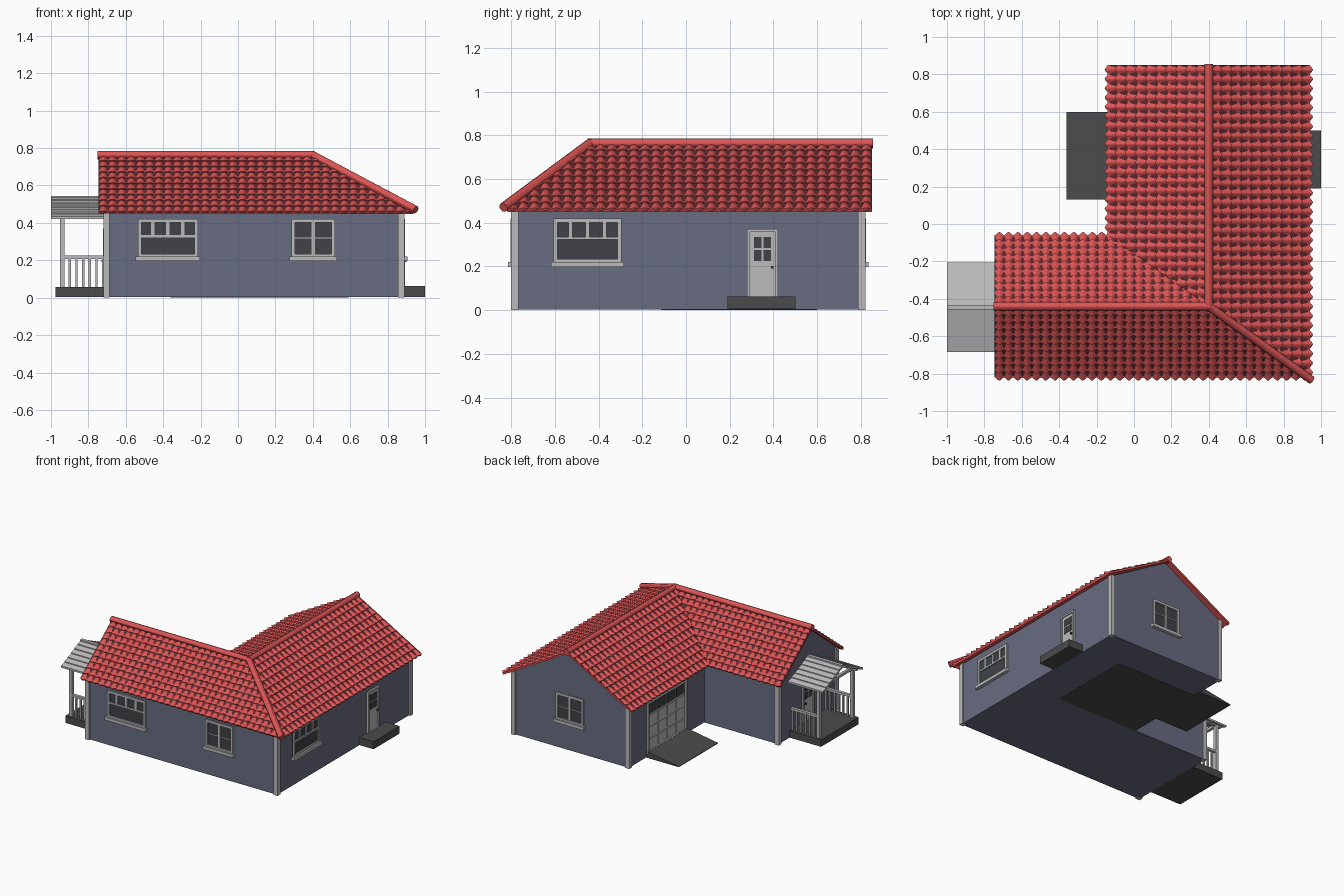
import bpy, bmesh, math
from mathutils import Vector

if "Cube" in bpy.data.objects:
    bpy.data.objects.remove(bpy.data.objects["Cube"])


def material(name, rgb):
    m = bpy.data.materials.new(name)
    m.diffuse_color = (*rgb, 1)
    m.use_nodes = True
    m.node_tree.nodes["Principled BSDF"].inputs["Base Color"].default_value = m.diffuse_color
    return m


WALL = material("wall_paint", (0.14, 0.15, 0.22))
RED = material("roof_tile", (0.72, 0.09, 0.09))
DARKRED = material("roof_underlay", (0.11, 0.02, 0.025))
DARK = material("dark_concrete", (0.07, 0.07, 0.07))
GLASS = material("glass", (0.05, 0.055, 0.065))
TRIM = material("trim", (0.5, 0.5, 0.5))


def finish(bm, name, *mats):
    me = bpy.data.meshes.new(name)
    bm.to_mesh(me)
    bm.free()
    ob = bpy.data.objects.new(name, me)
    bpy.context.collection.objects.link(ob)
    for m in mats:
        me.materials.append(m)
    return ob


def prism(bm, profile, axis, a, b):
    """Extrude a 2D profile along an axis (0=x, 1=y, 2=z) from a to b."""
    def p3(p, t):
        c = list(p)
        c.insert(axis, t)
        return c
    lo = [bm.verts.new(p3(p, a)) for p in profile]
    hi = [bm.verts.new(p3(p, b)) for p in profile]
    n = len(profile)
    fs = [bm.faces.new(lo), bm.faces.new(hi)]
    fs += [bm.faces.new((lo[i], lo[(i + 1) % n], hi[(i + 1) % n], hi[i])) for i in range(n)]
    bmesh.ops.recalc_face_normals(bm, faces=fs)


def block(bm, x0, x1, y0, y1, z0, z1):
    prism(bm, [(x0, y0), (x1, y0), (x1, y1), (x0, y1)], 2, z0, z1)


def blocks(name, mat, items):
    bm = bmesh.new()
    for it in items:
        block(bm, *it)
    return finish(bm, name, mat)


# Wall planes: (axis the wall faces, outward sign, position)
FRONT, BACK = (1, -1, -0.79), (1, 1, 0.81)
RIGHT, LEFT, GARAGE = (0, 1, 0.88), (0, -1, -0.71), (0, -1, -0.09)


def on_wall(wall, u0, u1, z0, z1, d):
    """Block lying on a wall, sticking out by d."""
    axis, s, pos = wall
    a, b = sorted((pos - s * 0.005, pos + s * d))
    return (a, b, u0, u1, z0, z1) if axis == 0 else (u0, u1, a, b, z0, z1)


def border(wall, u0, u1, z0, z1, w, d):
    return [on_wall(wall, u0, u0 + w, z0, z1, d), on_wall(wall, u1 - w, u1, z0, z1, d),
            on_wall(wall, u0 + w, u1 - w, z1 - w, z1, d), on_wall(wall, u0 + w, u1 - w, z0, z0 + w, d)]


# House body: L-shaped walls plus gable triangles
bm = bmesh.new()
prism(bm, [(-0.71, -0.79), (0.88, -0.79), (0.88, 0.81), (-0.09, 0.81), (-0.09, -0.09), (-0.71, -0.09)], 2, 0.003, 0.475)
prism(bm, [(-0.09, 0.47), (0.88, 0.47), (0.4, 0.748)], 1, 0.78, 0.81)
prism(bm, [(-0.79, 0.47), (-0.09, 0.47), (-0.44, 0.748)], 0, -0.71, -0.68)
finish(bm, "house_walls", WALL)

# Corner boards
blocks("corner_boards", TRIM, [
    (x, x + 0.034, y, y + 0.034, 0, 0.475)
    for x, y in [(-0.72, -0.80), (0.856, -0.80), (0.856, 0.786), (-0.10, 0.786), (-0.72, -0.114)]])

# Roof deck
RZ, EZ = 0.762, 0.462
R, RN, RW = (0.4, -0.44, RZ), (0.4, 0.85, RZ), (-0.745, -0.44, RZ)
SE, NE, SW = (0.94, -0.82, EZ), (0.94, 0.85, EZ), (-0.745, -0.82, EZ)
NWL, V, NW = (-0.745, -0.06, EZ), (-0.14, -0.06, EZ), (-0.14, 0.85, EZ)
bm = bmesh.new()
vs = {p: bm.verts.new(p) for p in (R, RN, RW, SE, NE, SW, NWL, V, NW)}
for f in [(SE, NE, RN, R), (SW, SE, R, RW), (RW, R, V, NWL), (R, RN, NW, V)]:
    bm.faces.new([vs[p] for p in f])
deck = finish(bm, "roof_deck", DARKRED, RED)
sol = deck.modifiers.new("thickness", "SOLIDIFY")
sol.thickness, sol.offset = 0.015, -1
sol.material_offset = sol.material_offset_rim = 1


def tiles(name, e0, e1, top, clip_to, keep, rows=10, pitch=0.05, seg=8):
    """Overlapping rows of wavy tiles on a slope, cut along a hip or valley."""
    e0, e1, top = Vector(e0), Vector(e1), Vector(top)
    u = (e1 - e0).normalized()
    length = (e1 - e0).length
    up = (top - e0) - u * (top - e0).dot(u)
    n = u.cross(up).normalized()
    if n.z < 0:
        n = -n
    v = up.normalized()
    step = up.length / rows
    cols = round(length / pitch) * seg
    bm = bmesh.new()
    for r in range(rows):
        strips = []
        for f, drop in [(0, True), (0, False), (0.5, False), (1, False)]:
            line = []
            for c in range(cols + 1):
                hump = 0.5 - 0.5 * math.cos(2 * math.pi * c / seg)
                h = -0.004 if drop else -0.008 + 0.012 * hump + 0.009 * (1 - f)
                t = (r + f) * step - 0.012 * hump * (1 - f)
                line.append(bm.verts.new(e0 + u * (length * c / cols) + v * t + n * h))
            strips.append(line)
        for a, b in zip(strips, strips[1:]):
            for c in range(cols):
                bm.faces.new((a[c], a[c + 1], b[c + 1], b[c]))
    d = Vector(clip_to) - Vector(R)
    pn = Vector((-d.y, d.x, 0)).normalized()
    if pn.dot(Vector(keep) - Vector(R)) > 0:
        pn = -pn
    bmesh.ops.bisect_plane(bm, geom=bm.verts[:] + bm.edges[:] + bm.faces[:], plane_co=R, plane_no=pn, clear_outer=True)
    for f in bm.faces:
        f.normal_update()
        if f.normal.z < 0:
            f.normal_flip()
    finish(bm, name, RED)


tiles("right_roof_tiles", SE, NE, R, SE, NE)
tiles("front_roof_tiles", SW, SE, RW, SE, SW)
tiles("inner_back_roof_tiles", NWL, (0.4, -0.06, EZ), RW, V, NWL)
tiles("inner_left_roof_tiles", (-0.14, -0.44, EZ), NW, R, V, NW)


def rod(name, p, q, r, mat, sides=12):
    p, q = Vector(p), Vector(q)
    bpy.ops.mesh.primitive_cylinder_add(vertices=sides, radius=r, depth=(q - p).length, location=(p + q) / 2)
    ob = bpy.context.object
    ob.rotation_euler = (q - p).to_track_quat("Z", "Y").to_euler()
    ob.name = name
    ob.data.materials.append(mat)
    bpy.ops.object.shade_smooth_by_angle()


# Ridge and hip caps
rod("long_ridge_cap", (0.4, -0.45, RZ), (0.4, 0.855, RZ), 0.022, RED)
rod("short_ridge_cap", (-0.75, -0.44, RZ), (0.41, -0.44, RZ), 0.022, RED)
rod("hip_cap", R, (0.95, -0.835, 0.47), 0.022, RED)


# Windows: wide has a transom row, narrow has a pane grid
def window(name, wall, u0, u1, wide):
    z0, z1 = 0.215, 0.42
    blocks(name + "_glass", GLASS, [on_wall(wall, u0, u1, z0, z1, 0.003)])
    parts = border(wall, u0, u1, z0, z1, 0.018, 0.013)
    parts.append(on_wall(wall, u0 - 0.012, u1 + 0.012, 0.197, 0.22, 0.025))
    if wide:
        parts.append(on_wall(wall, u0, u1, 0.322, 0.335, 0.011))
        cuts, low = 4, 0.33
    else:
        parts.append(on_wall(wall, u0, u1, 0.316, 0.321, 0.007))
        cuts, low = 2, z0
    for i in range(1, cuts):
        u = u0 + (u1 - u0) * i / cuts
        parts.append(on_wall(wall, u - 0.009, u + 0.009, low, z1, 0.01))
    blocks(name + "_frame", TRIM, parts)


window("front_wide_window", FRONT, -0.535, -0.215, True)
window("front_small_window", FRONT, 0.287, 0.518, False)
window("right_wide_window", RIGHT, -0.605, -0.295, True)
window("back_small_window", BACK, 0.285, 0.515, False)


# Doors with four small panes
def door(name, wall, c):
    blocks(name + "_leaf", TRIM, [on_wall(wall, c - 0.06, c + 0.06, 0.05, 0.36, 0.005)]
           + border(wall, c - 0.07, c + 0.07, 0.05, 0.37, 0.013, 0.013))
    blocks(name + "_panes", GLASS, [
        on_wall(wall, c + a, c + a + 0.034, z, z + 0.05, 0.008)
        for a in (-0.039, 0.005) for z in (0.225, 0.285)])
    blocks(name + "_knob", GLASS, [on_wall(wall, c + 0.038, c + 0.05, 0.19, 0.202, 0.02)])


door("side_door", RIGHT, 0.35)
door("porch_door", LEFT, -0.44)
blocks("side_step", DARK, [(0.87, 1.0, 0.19, 0.5, 0.005, 0.062)])

# Garage door: panel grid with a glazed top row
g0, g1 = 0.13, 0.60
blocks("garage_door", TRIM, [on_wall(GARAGE, g0, g1, 0.03, 0.42, 0.003)]
       + border(GARAGE, g0, g1, 0.03, 0.42, 0.018, 0.014))
cw, rh = (g1 - g0 - 0.04) / 4, 0.088
cells = [(g0 + 0.02 + i * cw, 0.05 + j * rh, j) for i in range(4) for j in range(4)]
blocks("garage_panels", TRIM, [on_wall(GARAGE, u + 0.006, u + cw - 0.006, z + 0.006, z + rh - 0.006, 0.008)
                               for u, z, j in cells if j < 3])
blocks("garage_panes", GLASS, [on_wall(GARAGE, u + 0.008, u + cw - 0.008, z + 0.008, z + rh - 0.008, 0.007)
                               for u, z, j in cells if j == 3])

# Driveway ramp and garage floor
bm = bmesh.new()
prism(bm, [(-0.36, 0), (-0.08, 0), (-0.08, 0.05), (-0.36, 0.004)], 1, g0, g1)
block(bm, -0.085, 0.59, -0.09, 0.54, 0, 0.01)
finish(bm, "driveway", DARK)

# Porch slab, posts, beams and railings
PY, HALF = -0.445, 0.20
blocks("porch_slab", DARK, [(-0.975, -0.70, PY - 0.225, PY + 0.225, 0.005, 0.058)])
parts = [(-0.95, -0.93, PY - HALF, PY + HALF, 0.42, 0.44)]
for s in (-1, 1):
    y = PY + s * HALF
    parts.append((-0.952, -0.928, y - 0.012, y + 0.012, 0.055, 0.435))
    parts.append((-0.98, -0.70, y - 0.012, y + 0.012, 0.42, 0.44))
    parts.append((-0.94, -0.70, y - 0.011, y + 0.011, 0.208, 0.225))
    parts += [(x - 0.006, x + 0.006, y - 0.006, y + 0.006, 0.055, 0.21)
              for x in [-0.90 + 0.036 * i for i in range(6)]]
blocks("porch_frame", TRIM, parts)

# Porch roof: overlapping planks on both slopes
bm = bmesh.new()
n = 6
for s in (-1, 1):
    for i in range(n):
        a, b = 0.235 * i / n, 0.235 * (i + 1) / n + 0.004
        za, zb = 0.538 - 0.46 * a, 0.545 - 0.46 * b
        prism(bm, [(PY + s * a, za), (PY + s * b, zb), (PY + s * b, zb - 0.014), (PY + s * a, za - 0.014)], 0, -1.0, -0.70)
block(bm, -1.0, -0.70, PY - 0.012, PY + 0.012, 0.53, 0.545)
finish(bm, "porch_roof", TRIM)
